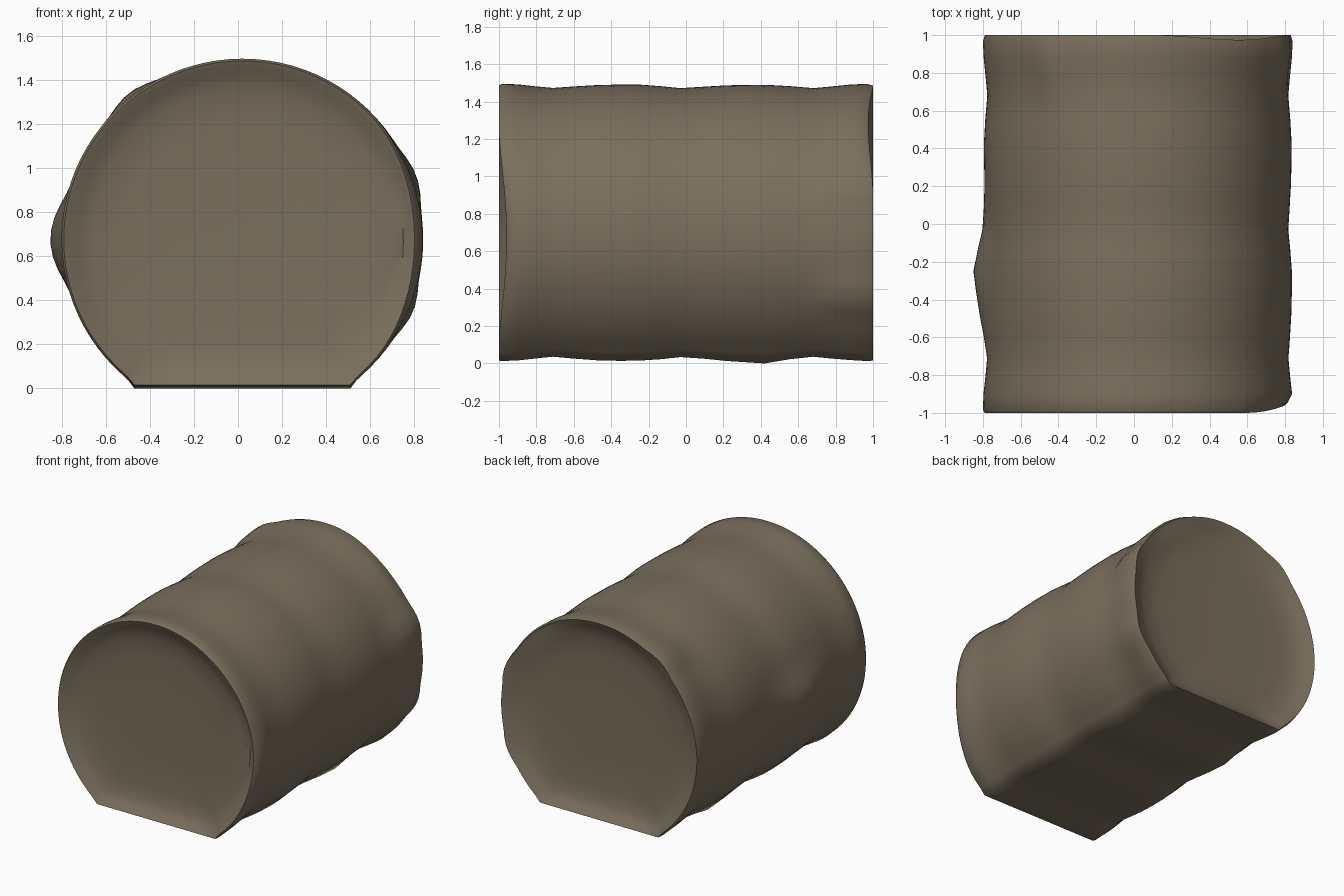
import bpy, bmesh, math

if "Cube" in bpy.data.objects:
    bpy.data.objects.remove(bpy.data.objects["Cube"])

CX, CZ, N = 0.02, 0.675, 72          # centre of the round section, segments
ARC = math.radians(-90 + 37)         # angle of the right bottom corner

mat = bpy.data.materials.new("drab brown")
mat.diffuse_color = (0.195, 0.160, 0.110, 1)
mat.use_nodes = True
mat.node_tree.nodes["Principled BSDF"].inputs["Base Color"].default_value = mat.diffuse_color


def bump(v, centre, width):
    """Smooth local weight from 1 at centre down to 0."""
    t = min(1, abs(v - centre) / width)
    return (1 - t * t) ** 2


def section(y, r, floor):
    """Round section with a flat underside, as a list of points."""
    pts = []
    half = math.pi / 2 - ARC
    for i in range(N + 1):
        a = ARC + 2 * half * i / N
        rr, yy = r, y
        # soft push-outs of the filling
        rr += 0.055 * bump(a, math.pi, 0.33) * max(0, 1 - abs(y + 0.25) / 0.42)
        if y > 0.75 and r > 0.78:
            rr += 0.02 * (bump(a, 2.23, 0.2) + bump(a, 0.35, 0.22) + bump(a, -0.4, 0.2))
        # rounded front right corner and crumpled back right rim
        side = bump(a, 0.0, 0.8)
        if y < -0.9 and r > 0.7:
            rr -= 0.03 * side * (abs(y) - 0.9) / 0.1
            yy += 0.04 * side
        if y > 0.97:
            yy -= 0.025 * bump(a, 0.85, 0.6)
        x, z = CX + rr * math.cos(a), CZ + rr * math.sin(a)
        if i in (0, N):
            z = floor
        pts.append((x, yy, max(z, floor)))
    # flat underside, left corner to right corner
    xl, xr = pts[-1][0], pts[0][0]
    for k in range(1, 8):
        pts.append((xl + (xr - xl) * k / 8, y, floor))
    return pts


# (y, radius, floor): rims, three shallow waists, dished ends
rings = [(-0.925, 0.30, 0.40), (-0.93, 0.55, 0.20), (-0.942, 0.68, 0.10),
         (-0.968, 0.75, 0.055), (-0.99, 0.785, 0.03), (-1.0, 0.81, 0.015),
         (-0.985, 0.82, 0.013), (-0.9, 0.817, 0.016), (-0.8, 0.806, 0.027),
         (-0.71, 0.798, 0.036), (-0.6, 0.806, 0.026), (-0.48, 0.813, 0.017),
         (-0.36, 0.816, 0.014), (-0.25, 0.816, 0.015), (-0.13, 0.807, 0.023),
         (-0.03, 0.797, 0.034), (0.1, 0.805, 0.025), (0.22, 0.812, 0.013),
         (0.42, 0.815, 0.0), (0.55, 0.808, 0.022), (0.68, 0.797, 0.036),
         (0.78, 0.806, 0.026), (0.88, 0.816, 0.018), (0.965, 0.82, 0.013),
         (1.0, 0.81, 0.015), (0.99, 0.785, 0.03), (0.968, 0.75, 0.055),
         (0.942, 0.68, 0.10), (0.93, 0.55, 0.20), (0.925, 0.30, 0.40)]

# loft the sack through its rings and close both ends
bm = bmesh.new()
loops = [[bm.verts.new(p) for p in section(*r)] for r in rings]
for a, b in zip(loops, loops[1:]):
    for i in range(len(a)):
        j = (i + 1) % len(a)
        bm.faces.new((a[i], a[j], b[j], b[i]))
for loop in (loops[0], loops[-1]):
    bm.faces.new(loop)
bmesh.ops.recalc_face_normals(bm, faces=bm.faces)
mesh = bpy.data.meshes.new("barrel_bundle")
bm.to_mesh(mesh)
bm.free()
obj = bpy.data.objects.new("barrel_bundle", mesh)
bpy.context.collection.objects.link(obj)
mesh.materials.append(mat)

bpy.context.view_layer.objects.active = obj
obj.select_set(True)
bpy.ops.object.shade_smooth_by_angle(angle=math.radians(50))
